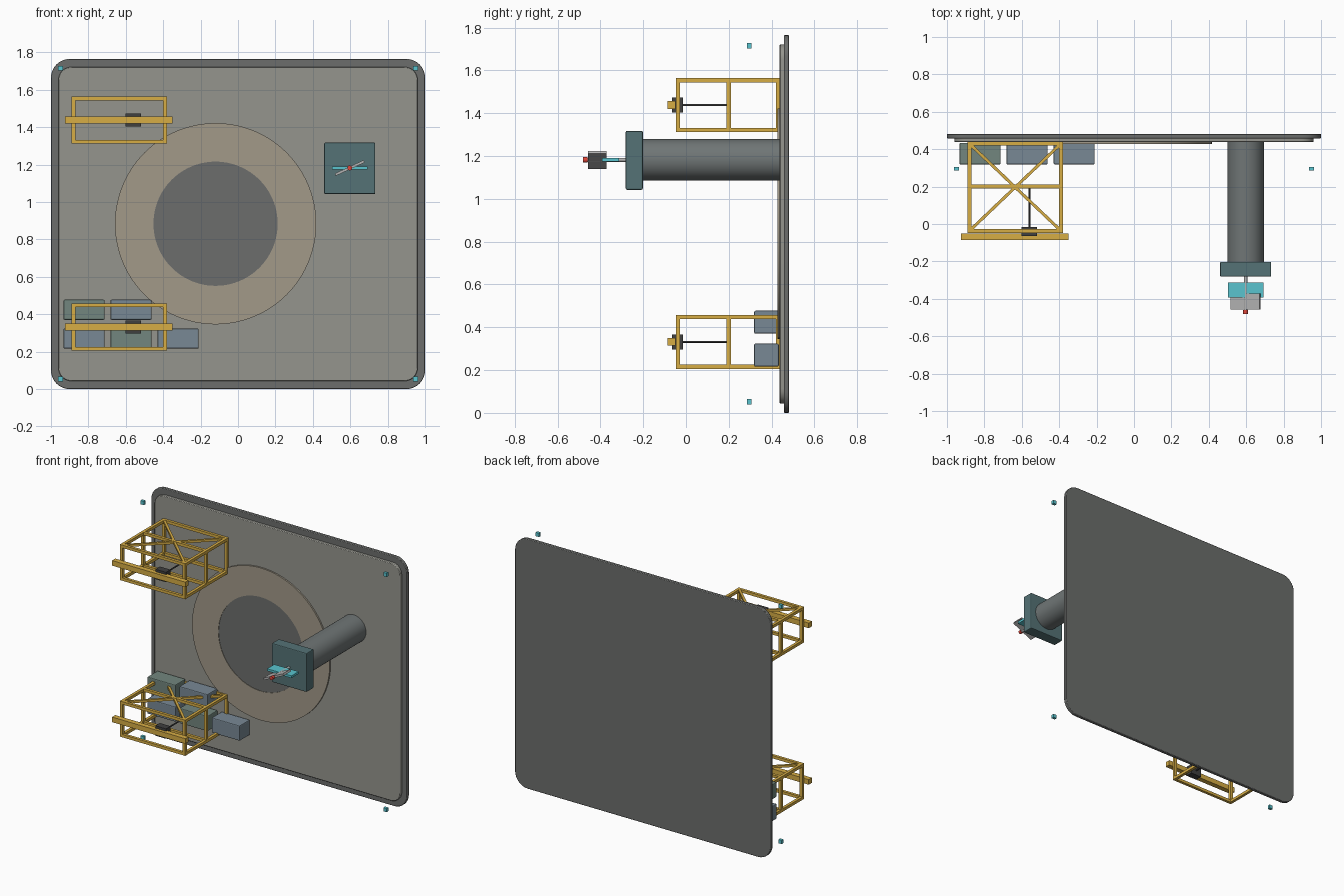
import bpy, bmesh, math
from mathutils import Vector

if "Cube" in bpy.data.objects:
    bpy.data.objects.remove(bpy.data.objects["Cube"])


def material(name, r, g, b):
    m = bpy.data.materials.new(name)
    m.diffuse_color = (r, g, b, 1)
    m.use_nodes = True
    m.node_tree.nodes["Principled BSDF"].inputs["Base Color"].default_value = m.diffuse_color
    return m


DARK = material("dark_grey", 0.15, 0.155, 0.15)
PLATE = material("warm_grey", 0.30, 0.30, 0.27)
TAN = material("tan", 0.36, 0.32, 0.25)
STEEL = material("steel", 0.16, 0.18, 0.18)
TEAL = material("dark_teal", 0.09, 0.17, 0.18)
CYAN = material("cyan", 0.10, 0.55, 0.62)
LIGHT = material("light_grey", 0.45, 0.45, 0.45)
RED = material("red", 0.75, 0.06, 0.04)
YELLOW = material("yellow", 0.68, 0.42, 0.06)
BLACK = material("black", 0.05, 0.05, 0.05)
BLUE = material("slate_blue", 0.19, 0.25, 0.30)
GREEN = material("slate_green", 0.17, 0.24, 0.21)


def make(name, bm, mat, bevel=0.0, smooth=False):
    bmesh.ops.recalc_face_normals(bm, faces=bm.faces)
    me = bpy.data.meshes.new(name)
    bm.to_mesh(me)
    bm.free()
    ob = bpy.data.objects.new(name, me)
    bpy.context.collection.objects.link(ob)
    me.materials.append(mat)
    if bevel:
        b = ob.modifiers.new("bevel", 'BEVEL')
        b.width, b.segments = bevel, 2
    if smooth:
        bpy.context.view_layer.objects.active = ob
        ob.select_set(True)
        bpy.ops.object.shade_smooth_by_angle(angle=math.radians(35))
        ob.select_set(False)
    return ob


def box(name, centre, size, mat, bevel=0.0):
    bm = bmesh.new()
    bmesh.ops.create_cube(bm, size=1)
    bmesh.ops.scale(bm, vec=size, verts=bm.verts)
    ob = make(name, bm, mat, bevel)
    ob.location = centre
    return ob


def tube(name, x, z, y0, y1, r, mat, sides=48):
    """Cylinder running along y."""
    bm = bmesh.new()
    bmesh.ops.create_cone(bm, cap_ends=True, segments=sides, radius1=r, radius2=r, depth=y1 - y0)
    ob = make(name, bm, mat, smooth=True)
    ob.rotation_euler.x = math.pi / 2
    ob.location = (x, (y0 + y1) / 2, z)
    return ob


def extrude_y(bm, depth):
    new = bmesh.ops.extrude_face_region(bm, geom=bm.faces[:])["geom"]
    bmesh.ops.translate(bm, vec=(0, depth, 0), verts=[v for v in new if isinstance(v, bmesh.types.BMVert)])


def rounded_panel(name, w, z0, z1, y0, y1, r, mat):
    bm = bmesh.new()
    verts = []
    corners = ((w - r, z1 - r), (r - w, z1 - r), (r - w, z0 + r), (w - r, z0 + r))
    for q, (cx, cz) in enumerate(corners):
        for i in range(9):
            a = (q + i / 8) * math.pi / 2
            verts.append(bm.verts.new((cx + r * math.cos(a), y0, cz + r * math.sin(a))))
    bm.faces.new(verts)
    extrude_y(bm, y1 - y0)
    return make(name, bm, mat, bevel=0.004, smooth=True)


def ring(name, x, z, y0, y1, r0, r1, mat, n=96):
    bm = bmesh.new()
    loops = [[bm.verts.new((x + r * math.cos(i * math.tau / n), y0, z + r * math.sin(i * math.tau / n)))
              for i in range(n)] for r in (r0, r1)]
    for i in range(n):
        j = (i + 1) % n
        bm.faces.new((loops[0][i], loops[0][j], loops[1][j], loops[1][i]))
    extrude_y(bm, y1 - y0)
    return make(name, bm, mat, smooth=True)


def strut(bm, a, b, t):
    """Square bar from a to b added to bm."""
    a, b = Vector(a), Vector(b)
    d = b - a
    q = d.to_track_quat('Z', 'Y').to_matrix()
    vs = bmesh.ops.create_cube(bm, size=1)["verts"]
    bmesh.ops.scale(bm, vec=(t, t, d.length + (t if min(map(abs, d)) < 1e-6 and
                    sum(abs(c) > 1e-6 for c in d) == 1 else 0)), verts=vs)
    bmesh.ops.rotate(bm, matrix=q, verts=vs)
    bmesh.ops.translate(bm, vec=(a + b) / 2, verts=vs)


# wall panel with raised face, ring and dark centre
rounded_panel("wall_back", 1.0, 0, 1.765, 0.458, 0.482, 0.10, DARK)
rounded_panel("wall_face", 0.96, 0.043, 1.722, 0.438, 0.462, 0.07, PLATE)
ring("wall_ring", -0.12, 0.884, 0.427, 0.44, 0.332, 0.538, TAN)
tube("wall_disc", -0.12, 0.884, 0.43, 0.44, 0.333, DARK, 96)

# projecting arm with head block, blades and tip
AX, AZ = 0.597, 1.182
tube("arm", AX, AZ, -0.205, 0.44, 0.097, STEEL)
box("arm_head", (AX, -0.242, AZ - 0.002), (0.273, 0.08, 0.275), TEAL, 0.006)
tube("tool_shaft", AX, AZ, -0.465, -0.28, 0.009, LIGHT, 16)
box("cyan_blade", (AX, -0.352, AZ), (0.19, 0.08, 0.016), CYAN)
box("grey_blade", (AX, -0.415, AZ), (0.17, 0.085, 0.014), LIGHT).rotation_euler.y = math.radians(-25)
tube("red_tip", AX, AZ, -0.482, -0.46, 0.013, RED, 16)

# corner markers
for sx in (-1, 1):
    for z in (0.053, 1.715):
        box("corner_marker", (sx * 0.949, 0.295, z), (0.026, 0.02, 0.026), CYAN)

# truss frames with rail, slider and rod
X0, X1, T = -0.88, -0.39, 0.02
YS = (-0.037, 0.2, 0.43)
for zc, label in ((0.332, "lower"), (1.438, "upper")):
    bm = bmesh.new()
    z0, z1 = zc - 0.116, zc + 0.116
    for z in (z0, z1):
        for x in (X0, X1):
            strut(bm, (x, YS[0], z), (x, YS[2], z), T)
        for y in YS:
            strut(bm, (X0, y, z), (X1, y, z), T)
    for x in (X0, X1):
        for y in YS:
            strut(bm, (x, y, z0), (x, y, z1), T)
    strut(bm, (X0, YS[0], z1), (X1, YS[2], z1), T * 0.8)
    strut(bm, (X0, YS[2], z1), (X1, YS[0], z1), T * 0.8)
    make(label + "_truss", bm, YELLOW)
    box(label + "_rail", (-0.638, -0.068, zc), (0.573, 0.036, 0.036), YELLOW)
    box(label + "_slider", (-0.559, -0.04, zc), (0.083, 0.05, 0.07), BLACK)
    tube(label + "_rod", -0.559, zc, -0.02, 0.2, 0.005, BLACK, 12)

# stacked crates
for i, (x, z, m) in enumerate(((-0.823, 0.27, BLUE), (-0.572, 0.27, GREEN), (-0.32, 0.27, BLUE),
                               (-0.823, 0.424, GREEN), (-0.572, 0.424, BLUE))):
    box("crate_%d" % (i + 1), (x, 0.376, z), (0.22, 0.115, 0.107), m, 0.006)
